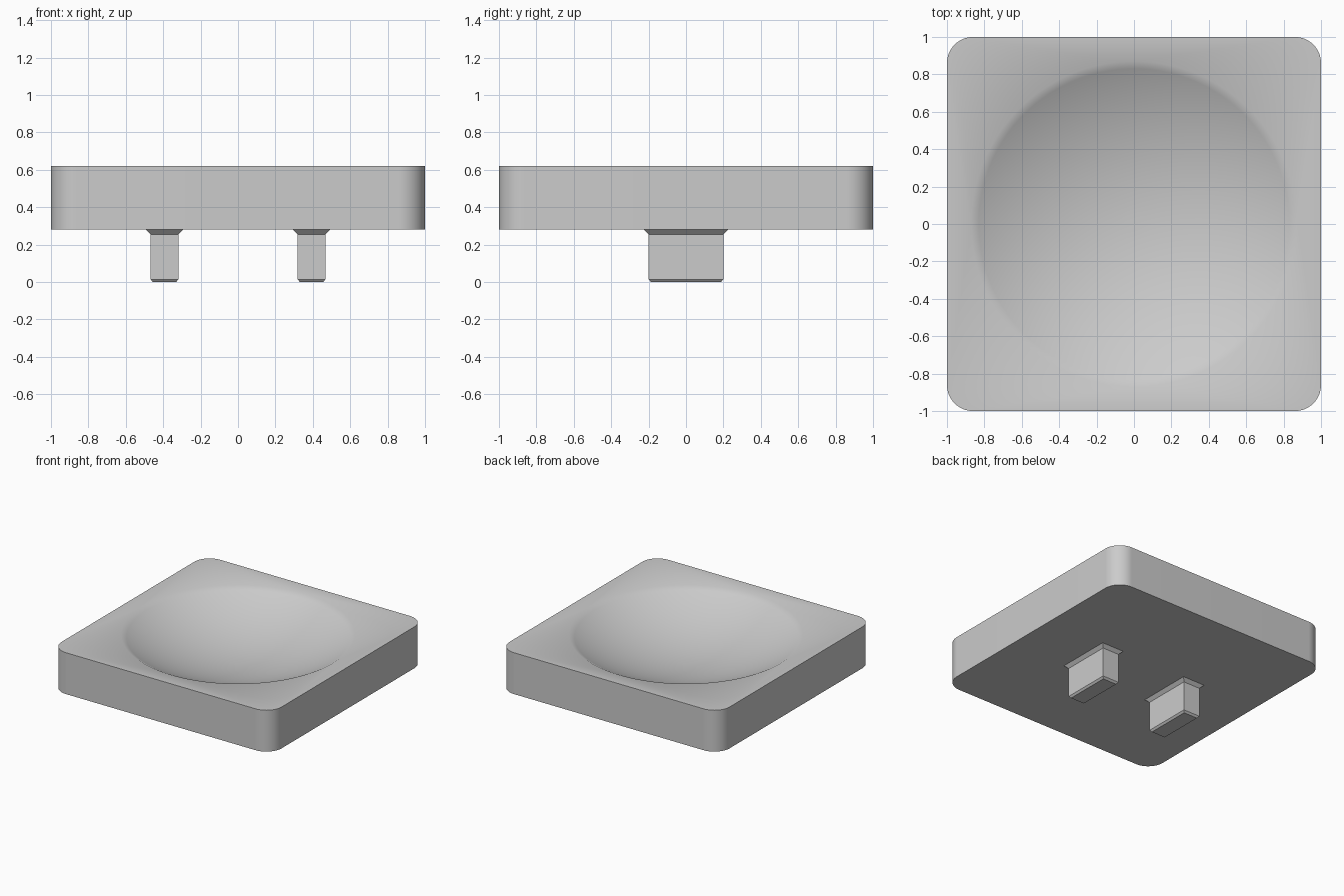
import bpy, bmesh
from math import sin, cos, pi, radians, asin

cube = bpy.data.objects.get("Cube")
if cube:
    bpy.data.objects.remove(cube, do_unlink=True)

grey = bpy.data.materials.new("plain_grey")
grey.use_nodes = True
colour = (0.6, 0.6, 0.6, 1)
grey.diffuse_color = colour
grey.node_tree.nodes["Principled BSDF"].inputs["Base Color"].default_value = colour

SEGMENTS = 96


def loft(name, rings):
    """Skin matching rings of points from bottom to top and cap both ends."""
    bm = bmesh.new()
    loops = [[bm.verts.new(p) for p in ring] for ring in rings]
    n = len(loops[0])
    for low, high in zip(loops, loops[1:]):
        for i in range(n):
            j = (i + 1) % n
            bm.faces.new((low[i], low[j], high[j], high[i]))
    bm.faces.new(loops[0][::-1])
    bm.faces.new(loops[-1])
    bmesh.ops.recalc_face_normals(bm, faces=bm.faces)
    mesh = bpy.data.meshes.new(name)
    bm.to_mesh(mesh)
    bm.free()
    mesh.materials.append(grey)
    obj = bpy.data.objects.new(name, mesh)
    bpy.context.collection.objects.link(obj)
    return obj


def rounded_square(half, radius, z):
    per_corner = SEGMENTS // 4
    ring = []
    for corner in range(4):
        middle = (corner + 0.5) * pi / 2
        reach = (half - radius) * 2 ** 0.5
        for i in range(per_corner):
            a = (corner + i / (per_corner - 1)) * pi / 2
            ring.append((reach * cos(middle) + radius * cos(a),
                         reach * sin(middle) + radius * sin(a), z))
    return ring


def circle(radius, z):
    angles = [(i + 0.5) * 2 * pi / SEGMENTS for i in range(SEGMENTS)]
    return [(radius * cos(a), radius * sin(a), z) for a in angles]


def rectangle(cx, hx, hy, z):
    return [(cx + sx * hx, sy * hy, z)
            for sx, sy in ((-1, -1), (1, -1), (1, 1), (-1, 1))]


# Cap body with a spherical dish sunk into its top
base, top = 0.28, 0.62
rim, depth = 0.87, 0.225
sphere = (rim ** 2 + depth ** 2) / (2 * depth)
rim_angle = asin(rim / sphere)
rings = [rounded_square(1, 0.14, base), rounded_square(1, 0.14, top)]
steps = 20
for i in range(steps):
    a = rim_angle * (1 - i / steps)
    rings.append(circle(sphere * sin(a), top - depth + sphere * (1 - cos(a))))
body = loft("cap_body", rings)
bpy.ops.object.select_all(action="DESELECT")
body.select_set(True)
bpy.context.view_layer.objects.active = body
bpy.ops.object.shade_smooth_by_angle(angle=radians(40))

# Two legs with chamfered tips and flared roots
for side, x in (("left", 0.393), ("right", -0.393)):
    loft(side + "_leg", [
        rectangle(x, 0.062, 0.187, 0),
        rectangle(x, 0.075, 0.2, 0.015),
        rectangle(x, 0.075, 0.2, 0.255),
        rectangle(x, 0.1, 0.225, base),
    ])
